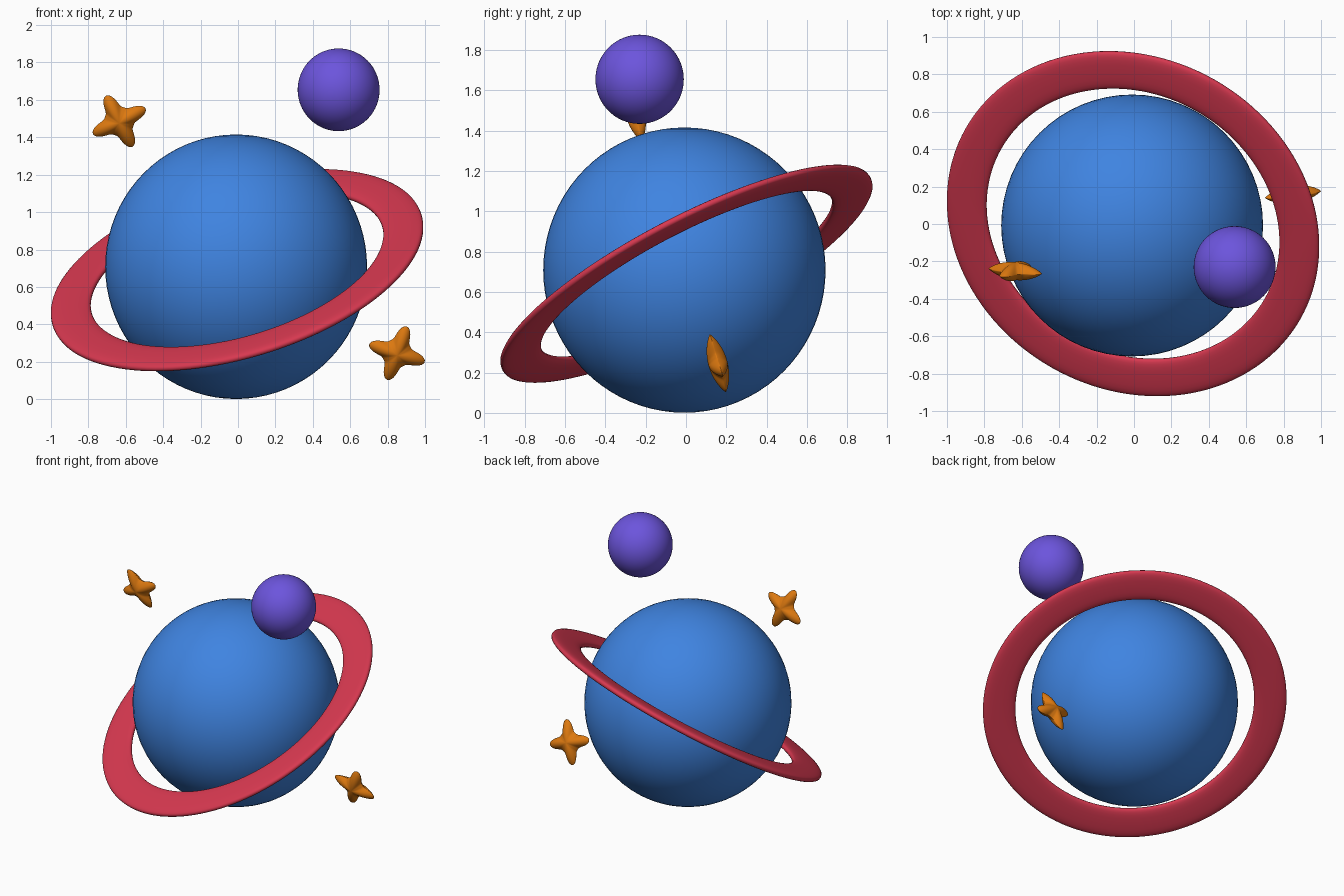
import bpy, bmesh
from math import sin, cos, pi, copysign
from mathutils import Vector, Matrix

if "Cube" in bpy.data.objects:
    bpy.data.objects.remove(bpy.data.objects["Cube"])


def material(name, rgb):
    m = bpy.data.materials.new(name)
    m.diffuse_color = (*rgb, 1)
    m.use_nodes = True
    m.node_tree.nodes["Principled BSDF"].inputs["Base Color"].default_value = m.diffuse_color
    return m


def make_object(name, bm, mat, matrix):
    bmesh.ops.recalc_face_normals(bm, faces=bm.faces[:])
    for f in bm.faces:
        f.smooth = True
    mesh = bpy.data.meshes.new(name)
    bm.to_mesh(mesh)
    bm.free()
    mesh.materials.append(mat)
    ob = bpy.data.objects.new(name, mesh)
    ob.matrix_world = matrix
    bpy.context.collection.objects.link(ob)
    return ob


def frame(center, u, v):
    """Matrix at center with local x along u, local y close to v."""
    x = Vector(u).normalized()
    z = x.cross(Vector(v)).normalized()
    m = Matrix((x, z.cross(x), z)).transposed().to_4x4()
    return Matrix.Translation(center) @ m


def ball(name, center, radius, height, mat):
    bm = bmesh.new()
    bmesh.ops.create_uvsphere(bm, u_segments=64, v_segments=40, radius=1)
    bmesh.ops.scale(bm, vec=(radius, radius, height), verts=bm.verts[:])
    make_object(name, bm, mat, Matrix.Translation(center))


def ring(name, center, euler_xy, mid, half_w, half_t, mat, n=128, k=24):
    bm = bmesh.new()
    loops = []
    for i in range(n):
        a = 2 * pi * i / n
        loop = []
        for j in range(k):
            b = 2 * pi * j / k
            # flattened cross-section with rounded edges
            r = mid + half_w * copysign(abs(cos(b)) ** 0.7, cos(b))
            z = half_t * copysign(abs(sin(b)) ** 0.7, sin(b))
            loop.append(bm.verts.new((r * cos(a), r * sin(a), z)))
        loops.append(loop)
    for i in range(n):
        p, q = loops[i], loops[(i + 1) % n]
        for j in range(k):
            bm.faces.new((p[j], q[j], q[(j + 1) % k], p[(j + 1) % k]))
    rot = Matrix.Rotation(euler_xy[1], 4, 'Y') @ Matrix.Rotation(euler_xy[0], 4, 'X')
    make_object(name, bm, mat, Matrix.Translation(center) @ rot)


def star(name, center, u, v, mat, tip=0.157, notch=0.08, half_t=0.048, n=96, steps=10):
    bm = bmesh.new()

    def loop(s, side):
        z = side * half_t * (1 - s * s) ** 0.85
        out = []
        for i in range(n):
            a = 2 * pi * i / n
            r = s * (notch + (tip - notch) * cos(2 * a) ** 2 ** 1 * abs(cos(2 * a)) ** 1.6)
            out.append(bm.verts.new((r * cos(a), r * sin(a), z)))
        return out

    rim = loop(1.0, 0)
    for side in (1, -1):
        outer = rim
        for j in range(steps - 1, 0, -1):
            inner = loop(sin(pi / 2 * j / steps), side)
            for i in range(n):
                k = (i + 1) % n
                bm.faces.new((outer[i], outer[k], inner[k], inner[i]))
            outer = inner
        apex = bm.verts.new((0, 0, side * half_t))
        for i in range(n):
            bm.faces.new((outer[i], outer[(i + 1) % n], apex))
    make_object(name, bm, mat, frame(center, u, v))


blue = material("blue", (0.05, 0.23, 0.75))
red = material("red", (0.68, 0.04, 0.08))
purple = material("purple", (0.15, 0.09, 0.72))
orange = material("orange", (0.72, 0.19, 0.005))

# Planet and moon
ball("planet", (-0.01, -0.008, 0.708), 0.70, 0.707, blue)
ball("moon", (0.538, -0.23, 1.654), 0.219, 0.221, purple)

# Tilted flat ring
ring("planet_ring", (-0.005, 0.002, 0.69), (0.465, -0.292), 0.92, 0.11, 0.026, red)

# Puffy four-pointed stars
star("upper_star", (-0.635, -0.252, 1.486), (0.141, -0.016, 0.069), (-0.07, -0.03, 0.127), orange)
star("lower_star", (0.85, 0.158, 0.246), (0.147, 0.02, -0.048), (0.04, -0.038, 0.137), orange)
